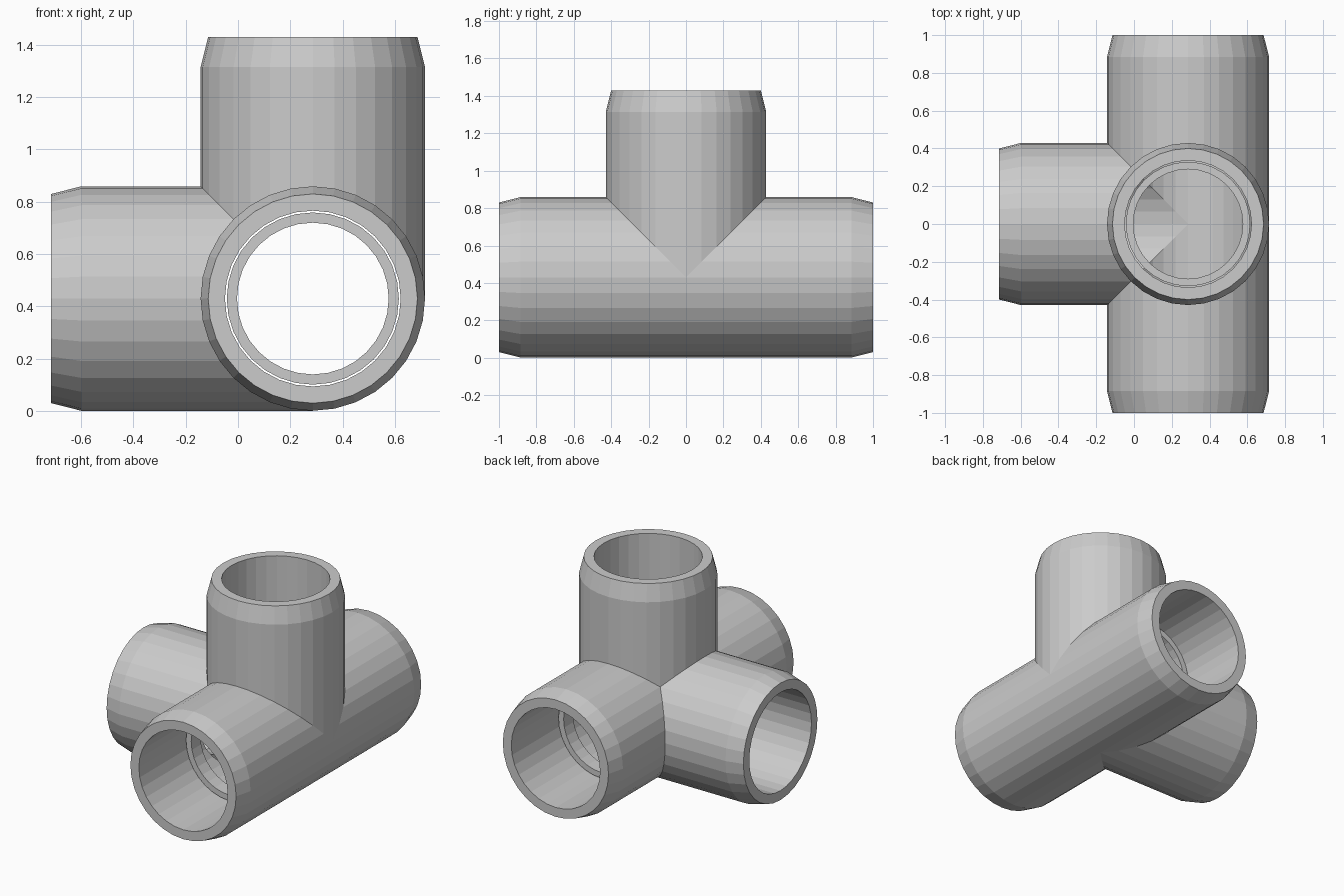
import bpy, bmesh, math
from mathutils import Vector

if "Cube" in bpy.data.objects:
    bpy.data.objects.remove(bpy.data.objects["Cube"])

CENTRE = Vector((0.286, 0, 0.43))
ARMS = [Vector(d) for d in ((0, -1, 0), (0, 1, 0), (-1, 0, 0), (0, 0, 1))]
SIDES = 32
R_OUT, R_MOUTH, R_BORE = 0.429, 0.40, 0.336


def ring(bm, d, radius, dist):
    """Ring of vertices around arm d; dist None mitres it against the other arms."""
    u = Vector((0, 0, 1)) if abs(d.z) < 0.5 else Vector((1, 0, 0))
    w = d.cross(u)
    verts = []
    for i in range(SIDES):
        a = 2 * math.pi * i / SIDES
        p = radius * (math.cos(a) * u + math.sin(a) * w)
        s = max([0] + [p.dot(e) for e in ARMS if e != d]) if dist is None else dist
        verts.append(bm.verts.new(CENTRE + p + s * d))
    return verts


def sweep(bm, d, profile, closed=False):
    rings = [ring(bm, d, r, s) for r, s in profile]
    pairs = list(zip(rings, rings[1:]))
    if closed:
        pairs.append((rings[-1], rings[0]))
    for a, b in pairs:
        for i in range(SIDES):
            j = (i + 1) % SIDES
            bm.faces.new((a[i], a[j], b[j], b[i]))


def finish(bm, name):
    bmesh.ops.remove_doubles(bm, verts=bm.verts, dist=1e-4)
    bmesh.ops.dissolve_degenerate(bm, edges=bm.edges, dist=1e-5)
    bmesh.ops.recalc_face_normals(bm, faces=bm.faces)
    mesh = bpy.data.meshes.new(name)
    bm.to_mesh(mesh)
    bm.free()
    bpy.context.collection.objects.link(bpy.data.objects.new(name, mesh))


# Four-way fitting: mitred outer wall, tapered mouth, mitred bore
bm = bmesh.new()
for arm in ARMS:
    sweep(bm, arm, [(R_OUT, None), (R_OUT, 0.885), (R_MOUTH, 1.0),
                    (R_BORE, 1.0), (R_BORE, None)])
finish(bm, "pipe_fitting")

# Stop rings inside each socket
bm = bmesh.new()
for arm in ARMS:
    sweep(bm, arm, [(0.329, 0.40), (0.329, 0.50), (0.29, 0.50), (0.29, 0.40)], closed=True)
finish(bm, "socket_stops")
